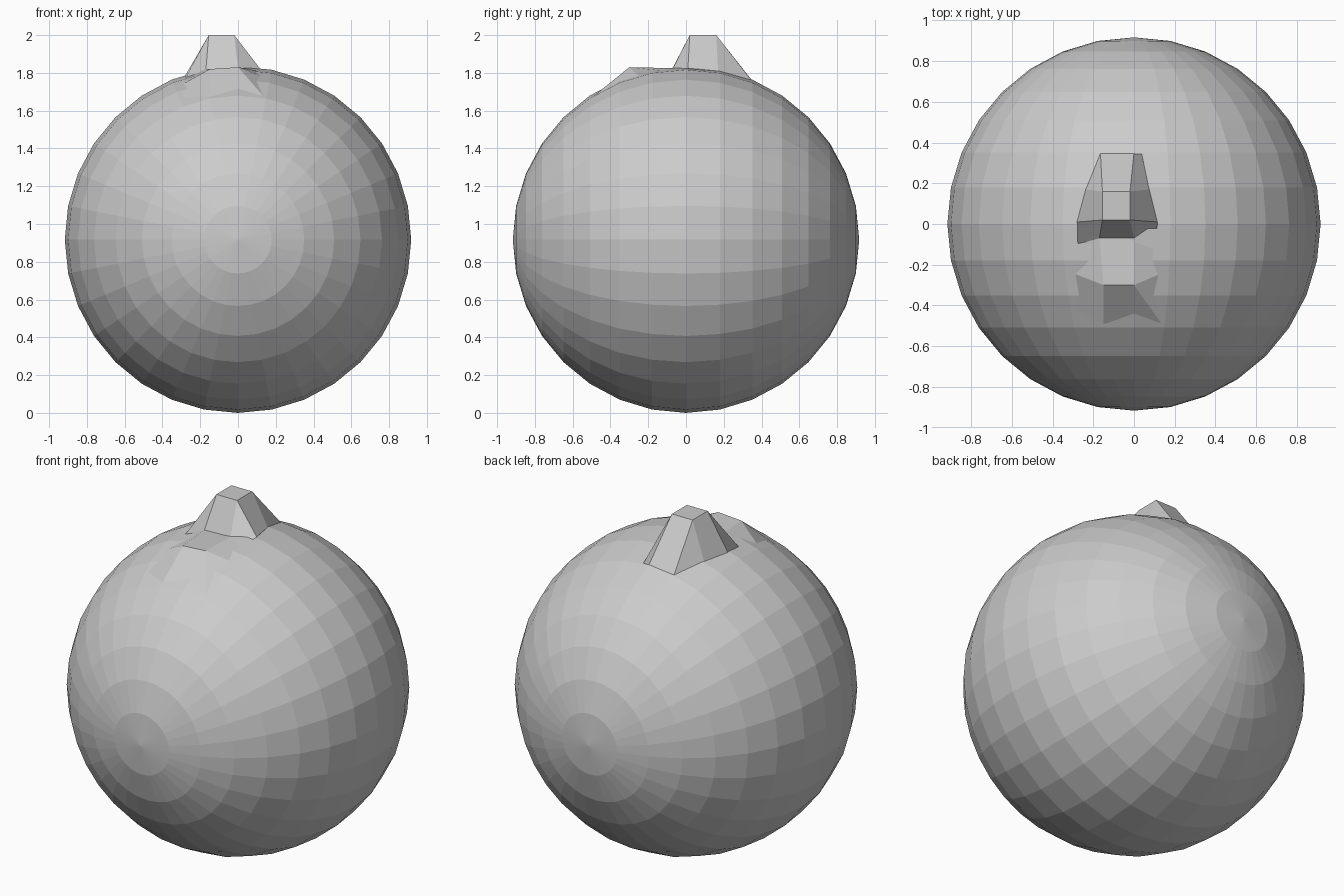
import bpy, bmesh, math
from mathutils import Matrix

if "Cube" in bpy.data.objects:
    bpy.data.objects.remove(bpy.data.objects["Cube"])

R = 0.917


def add_object(name, bm):
    bmesh.ops.recalc_face_normals(bm, faces=bm.faces[:])
    mesh = bpy.data.meshes.new(name)
    bm.to_mesh(mesh)
    bm.free()
    obj = bpy.data.objects.new(name, mesh)
    bpy.context.collection.objects.link(obj)
    return obj


# Round body: faceted ball with its poles at the front and back
bm = bmesh.new()
bmesh.ops.create_uvsphere(
    bm, u_segments=32, v_segments=16, radius=R,
    matrix=Matrix.Translation((0, 0, R)) @ Matrix.Rotation(math.pi / 2, 4, 'X'))
add_object("round_body", bm)

# Stem and front ledge: cross rows from front to back, outer points meet the ball
rows = [
    [(-.42, -.51, 1.55), (-.15, -.51, 1.66), (.15, -.51, 1.66), (.29, -.51, 1.615)],
    [(-.33, -.23, 1.72), (-.15, -.30, 1.82), (0, -.30, 1.83), (.165, -.23, 1.765)],
    [(-.28, -.10, 1.77), (-.17, -.07, 1.82), (0, -.07, 1.825), (.11, -.10, 1.81)],
    [(-.28, .01, 1.785), (-.155, .02, 2.0), (-.02, .02, 2.0), (.115, .01, 1.825)],
    [(-.24, .17, 1.775), (-.155, .16, 2.0), (-.02, .16, 2.0), (.075, .17, 1.81)],
    [(-.21, .35, 1.73), (-.165, .35, 1.745), (0, .35, 1.76), (.04, .35, 1.755)],
]
bm = bmesh.new()
grid = [[bm.verts.new(p) for p in row] for row in rows]
for a, b in zip(grid, grid[1:]):
    for i in range(3):
        bm.faces.new((a[i], a[i + 1], b[i + 1], b[i]))
# Close the underside with walls hidden inside the ball
rim = (grid[0] + [r[-1] for r in grid[1:]] + grid[-1][-2::-1]
       + [r[0] for r in grid[-2:0:-1]])
hub = bm.verts.new((-.08, 0, 1.45))
for a, b in zip(rim, rim[1:] + rim[:1]):
    bm.faces.new((a, b, hub))
add_object("stem", bm)
